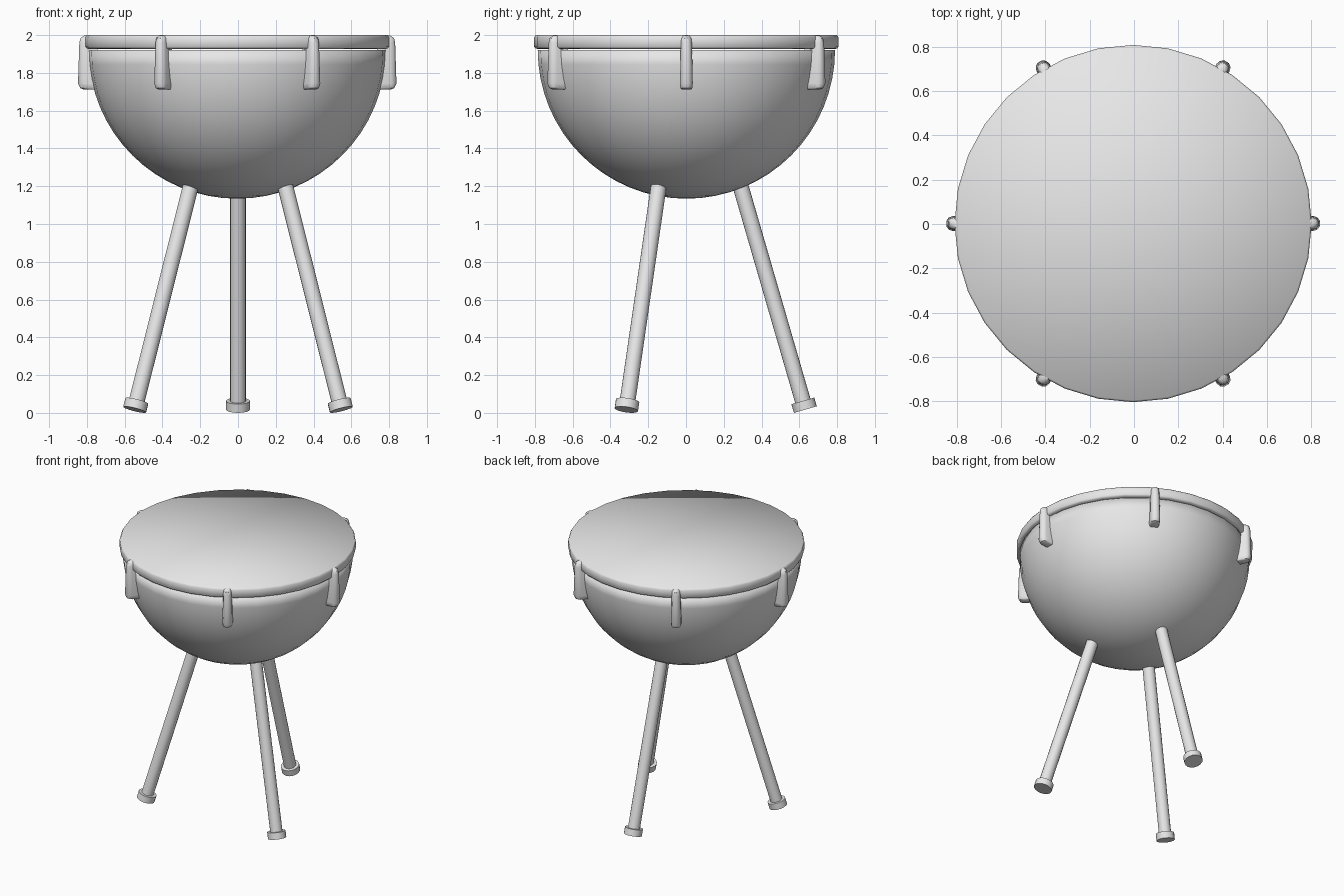
import bpy, bmesh
from math import pi, sin, cos, radians
from mathutils import Matrix, Vector

if "Cube" in bpy.data.objects:
    bpy.data.objects.remove(bpy.data.objects["Cube"], do_unlink=True)

grey = bpy.data.materials.new("plain grey")
grey.use_nodes = True
grey.diffuse_color = (0.8, 0.8, 0.8, 1)
grey.node_tree.nodes["Principled BSDF"].inputs["Base Color"].default_value = (0.8, 0.8, 0.8, 1)

CENTRE = Vector((-0.004, 0.002, 0))


def finish(name, bm, angle=None):
    """Turn a bmesh into a shaded object; no angle means smooth all over."""
    bmesh.ops.recalc_face_normals(bm, faces=bm.faces)
    mesh = bpy.data.meshes.new(name)
    bm.to_mesh(mesh)
    bm.free()
    mesh.materials.append(grey)
    mesh.shade_smooth()
    obj = bpy.data.objects.new(name, mesh)
    bpy.context.collection.objects.link(obj)
    if angle:
        bpy.ops.object.select_all(action='DESELECT')
        obj.select_set(True)
        bpy.context.view_layer.objects.active = obj
        bpy.ops.object.shade_smooth_by_angle(angle=radians(angle))
    return obj


def loft(bm, rings):
    """Skin a stack of equal closed rings."""
    loops = [[bm.verts.new(p) for p in ring] for ring in rings]
    n = len(loops[0])
    for a, b in zip(loops, loops[1:]):
        for i in range(n):
            j = (i + 1) % n
            bm.faces.new((a[i], a[j], b[j], b[i]))
    return loops


def fan(bm, loop, point):
    tip = bm.verts.new(point)
    for i, v in enumerate(loop):
        bm.faces.new((v, loop[(i + 1) % len(loop)], tip))


def lathe(name, profile, sides, bottom, top):
    """Spin (radius, height) pairs around z and close both ends."""
    bm = bmesh.new()
    loops = loft(bm, [[CENTRE + Vector((r * sin(2 * pi * k / sides), r * cos(2 * pi * k / sides), z))
                       for k in range(sides)] for r, z in profile])
    fan(bm, loops[0], CENTRE + Vector((0, 0, bottom)))
    fan(bm, loops[-1], CENTRE + Vector((0, 0, top)))
    return finish(name, bm)


# Hemispherical bowl
R, EQUATOR = 0.787, 1.921
steps = 16
bowl = [(R * sin(pi / 2 * k / steps), EQUATOR - R * cos(pi / 2 * k / steps))
        for k in range(1, steps + 1)]
lathe("bowl", bowl, 32, EQUATOR - R, EQUATOR)

# Drum head with its rounded rim
lathe("drum_head", [(0.77, 1.927), (0.797, 1.928), (0.806, 1.938), (0.806, 1.988), (0.798, 2.0)],
      32, 1.927, 2.0)

# Six tapered tension lugs around the rim: (height, outer radius, half width)
LUG = [(1.713, 0.815, 0.026), (1.72, 0.832, 0.032), (1.745, 0.843, 0.034),
       (1.96, 0.836, 0.029), (1.985, 0.83, 0.026), (1.997, 0.812, 0.02)]
for k in range(6):
    bm = bmesh.new()
    rings = []
    for z, r, w in LUG:
        half = [(0.74, w), (r - 0.03, w), (r - 0.011, w * 0.8), (r, w * 0.35)]
        ring = half + [(x, -y) for x, y in reversed(half)]
        rings.append([(x, y, z) for x, y in ring])
    loops = loft(bm, rings)
    bm.faces.new(loops[0])
    bm.faces.new(loops[-1])
    bm.transform(Matrix.Translation(CENTRE) @ Matrix.Rotation(k * pi / 3, 4, 'Z'))
    finish(f"tension_lug_{k + 1}", bm, 40)


def rod(name, start, end, radius, sides):
    bm = bmesh.new()
    axis = end - start
    bmesh.ops.create_cone(bm, cap_ends=True, segments=sides, radius1=radius,
                          radius2=radius, depth=axis.length)
    bm.transform(Matrix.Translation((start + end) / 2)
                 @ axis.to_track_quat('Z', 'Y').to_matrix().to_4x4())
    finish(name, bm, 35)


# Three splayed legs with flat feet
for name, angle in (("back", 90), ("front_right", 210), ("front_left", 330)):
    out = Vector((cos(radians(angle)), sin(radians(angle)), 0))
    foot = out * 0.632 + Vector((0, 0, 0.0175))
    up = Vector((0, 0, 1)) - out * 0.29
    rod(name + "_leg", foot + up * 0.03, foot + up * 1.24, 0.042, 16)
    rod(name + "_foot", foot, foot + up * 0.046, 0.063, 16)
